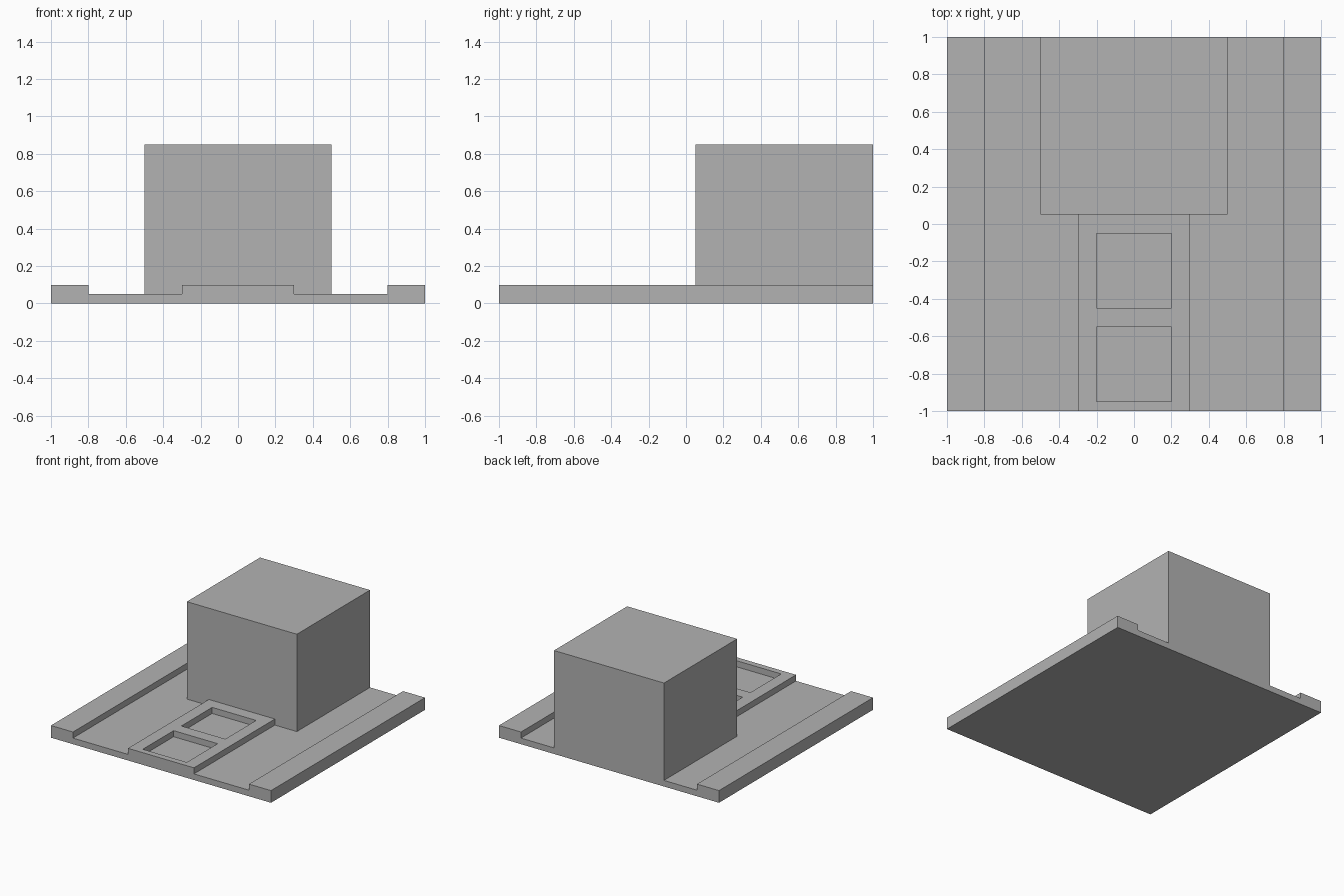
import bpy
import bmesh

cube = bpy.data.objects.get("Cube")
if cube:
    bpy.data.objects.remove(cube, do_unlink=True)

GREY = (0.45, 0.45, 0.45, 1)
grey = bpy.data.materials.new("plain grey")
grey.use_nodes = True
grey.diffuse_color = GREY
grey.node_tree.nodes["Principled BSDF"].inputs["Base Color"].default_value = GREY

FLOOR = 0.05   # top of the recessed slab
RAISED = 0.1   # top of the kerbs and the front path


def extruded(name, profile, y0, y1):
    """Extrude a closed x-z profile along y."""
    bm = bmesh.new()
    face = bm.faces.new([bm.verts.new((x, y0, z)) for x, z in profile])
    new = bmesh.ops.extrude_face_region(bm, geom=[face])["geom"]
    verts = [v for v in new if isinstance(v, bmesh.types.BMVert)]
    bmesh.ops.translate(bm, verts=verts, vec=(0, y1 - y0, 0))
    bmesh.ops.recalc_face_normals(bm, faces=bm.faces)
    mesh = bpy.data.meshes.new(name)
    bm.to_mesh(mesh)
    bm.free()
    mesh.materials.append(grey)
    obj = bpy.data.objects.new(name, mesh)
    bpy.context.collection.objects.link(obj)
    return obj


def box(name, half_width, y0, y1, z0, z1):
    w = half_width
    return extruded(name, [(-w, z0), (w, z0), (w, z1), (-w, z1)], y0, y1)


# Ground slab with a raised kerb along each side
half = [(1, 0), (1, RAISED), (0.8, RAISED), (0.8, FLOOR)]
mirrored = [(-x, z) for x, z in reversed(half)]
extruded("ground_slab", half + mirrored, -1, 1)

# Main block standing at the back
box("main_block", 0.5, 0.05, 1, FLOOR, 0.85)

# Raised front path with two square pockets
path = box("front_path", 0.3, -1, 0.05, FLOOR, RAISED)
for i, y in enumerate((-0.95, -0.45 - 0.1)):
    y0 = (-0.95, -0.45)[i]
    cutter = box("pocket_cutter", 0.2, y0, y0 + 0.4, 0, 0.2)
    cutter.hide_render = True
    cutter.hide_set(True)
    cut = path.modifiers.new("pocket", "BOOLEAN")
    cut.operation = "DIFFERENCE"
    cut.solver = "EXACT"
    cut.object = cutter

# Bake the pockets into the path and drop the cutters
graph = bpy.context.evaluated_depsgraph_get()
baked = bpy.data.meshes.new_from_object(path.evaluated_get(graph))
cutters = [m.object for m in path.modifiers]
path.modifiers.clear()
path.data = baked
for cutter in cutters:
    bpy.data.objects.remove(cutter, do_unlink=True)
